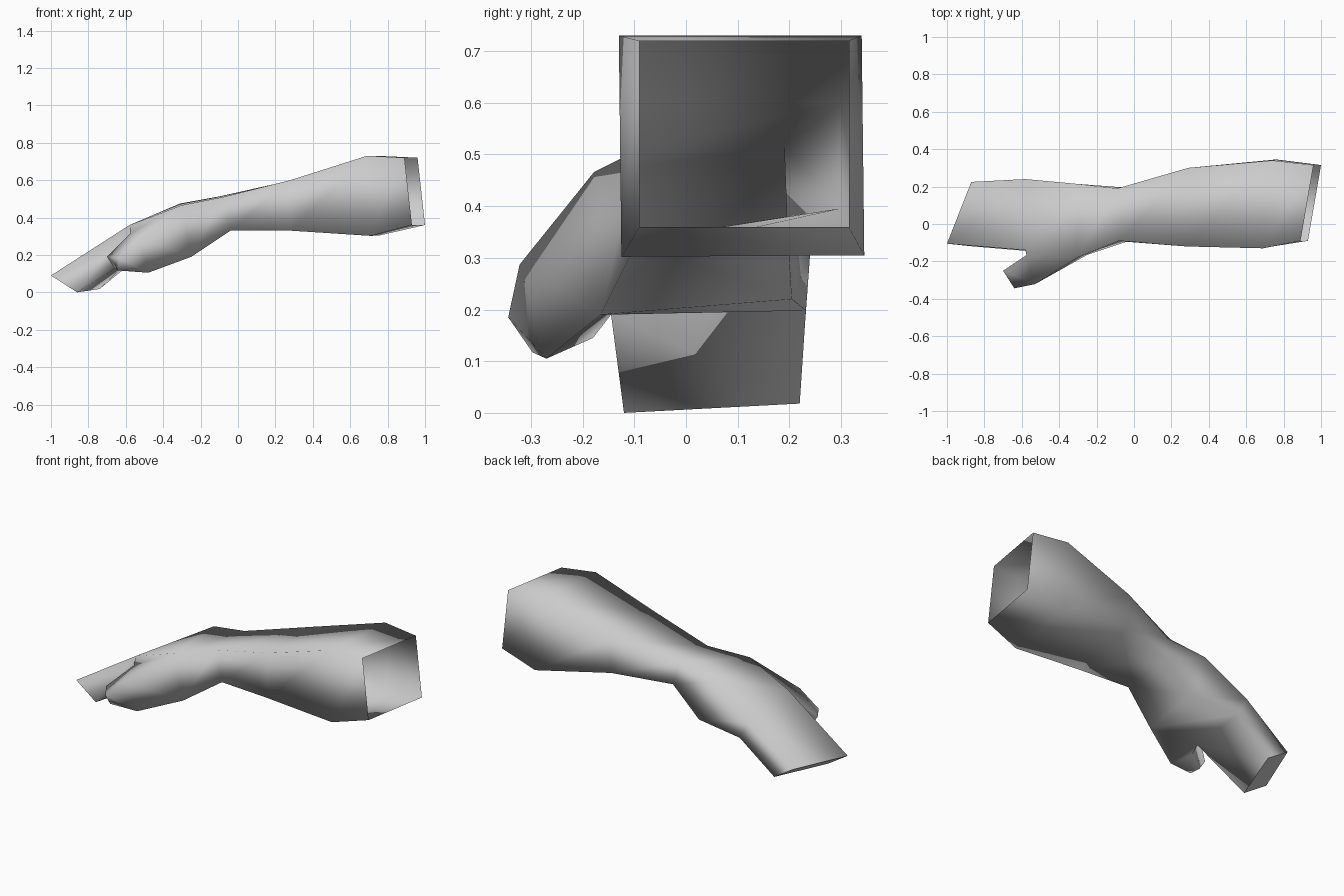
import bpy, bmesh

cube = bpy.data.objects.get("Cube")
if cube:
    bpy.data.objects.remove(cube, do_unlink=True)

grey = bpy.data.materials.new("plain grey")
grey.use_nodes = True
grey.diffuse_color = (0.6, 0.6, 0.6, 1)
bsdf = grey.node_tree.nodes["Principled BSDF"]
bsdf.inputs["Base Color"].default_value = (0.6, 0.6, 0.6, 1)
bsdf.inputs["Roughness"].default_value = 0.8

bm = bmesh.new()


def ring(points):
    return [bm.verts.new(p) for p in points]


def bridge(a, b, skip=()):
    """Join two four-point rings with quads, leaving out the skipped sides."""
    for i in range(4):
        if i not in skip:
            j = (i + 1) % 4
            bm.faces.new((a[i], a[j], b[j], b[i]))


# Arm from the open elbow to the fingertips
# Ring order: front top, front bottom, back bottom, back top
sections = [
    [(0.89, -0.09, 0.72), (0.93, -0.09, 0.36), (1.0, 0.315, 0.36), (0.96, 0.315, 0.72)],      # elbow
    [(0.69, -0.13, 0.73), (0.71, -0.125, 0.302), (0.76, 0.345, 0.305), (0.74, 0.34, 0.73)],   # upper forearm
    [(0.28, -0.12, 0.60), (0.28, -0.12, 0.33), (0.29, 0.295, 0.395), (0.29, 0.30, 0.60)],     # lower forearm
    [(-0.08, -0.09, 0.51), (-0.04, -0.095, 0.33), (-0.05, 0.195, 0.38), (-0.09, 0.19, 0.515)],  # wrist
    [(-0.30, -0.178, 0.466), (-0.25, -0.165, 0.19), (-0.23, 0.205, 0.22), (-0.31, 0.215, 0.475)],  # palm
    [(-0.58, -0.14, 0.36), (-0.56, -0.145, 0.19), (-0.52, 0.232, 0.198), (-0.58, 0.24, 0.305)],  # knuckles
    [(-1.0, -0.105, 0.09), (-0.86, -0.12, 0.0), (-0.74, 0.22, 0.018), (-0.87, 0.225, 0.10)],  # fingertips
]
rings = [ring(s) for s in sections]
PALM, KNUCKLES = 4, 5
for k in range(len(rings) - 1):
    # The front of the palm stays open for the thumb
    bridge(rings[k], rings[k + 1], skip=(0,) if k == PALM else ())

# Hard-edged fingertip face
tip_face = bm.faces.new(rings[-1])
for e in tip_face.edges:
    e.smooth = False

# Thumb: grown out of the gap
# Ring order: outer top, inner top, inner bottom, outer bottom
palm, knuckles = rings[PALM], rings[KNUCKLES]
base = [palm[0], knuckles[0], knuckles[1], palm[1]]
middle = ring([(-0.53, -0.322, 0.287), (-0.575, -0.167, 0.315),
               (-0.55, -0.18, 0.145), (-0.48, -0.27, 0.105)])
tip = ring([(-0.64, -0.344, 0.185), (-0.70, -0.25, 0.19),
            (-0.66, -0.25, 0.13), (-0.64, -0.297, 0.117)])
bridge(base, middle)
bridge(middle, tip)
bm.faces.new(tip)

bmesh.ops.recalc_face_normals(bm, faces=bm.faces[:])
for f in bm.faces:
    f.smooth = True
mesh = bpy.data.meshes.new("forearm_and_hand")
bm.to_mesh(mesh)
bm.free()
mesh.materials.append(grey)
bpy.context.collection.objects.link(bpy.data.objects.new("forearm_and_hand", mesh))
